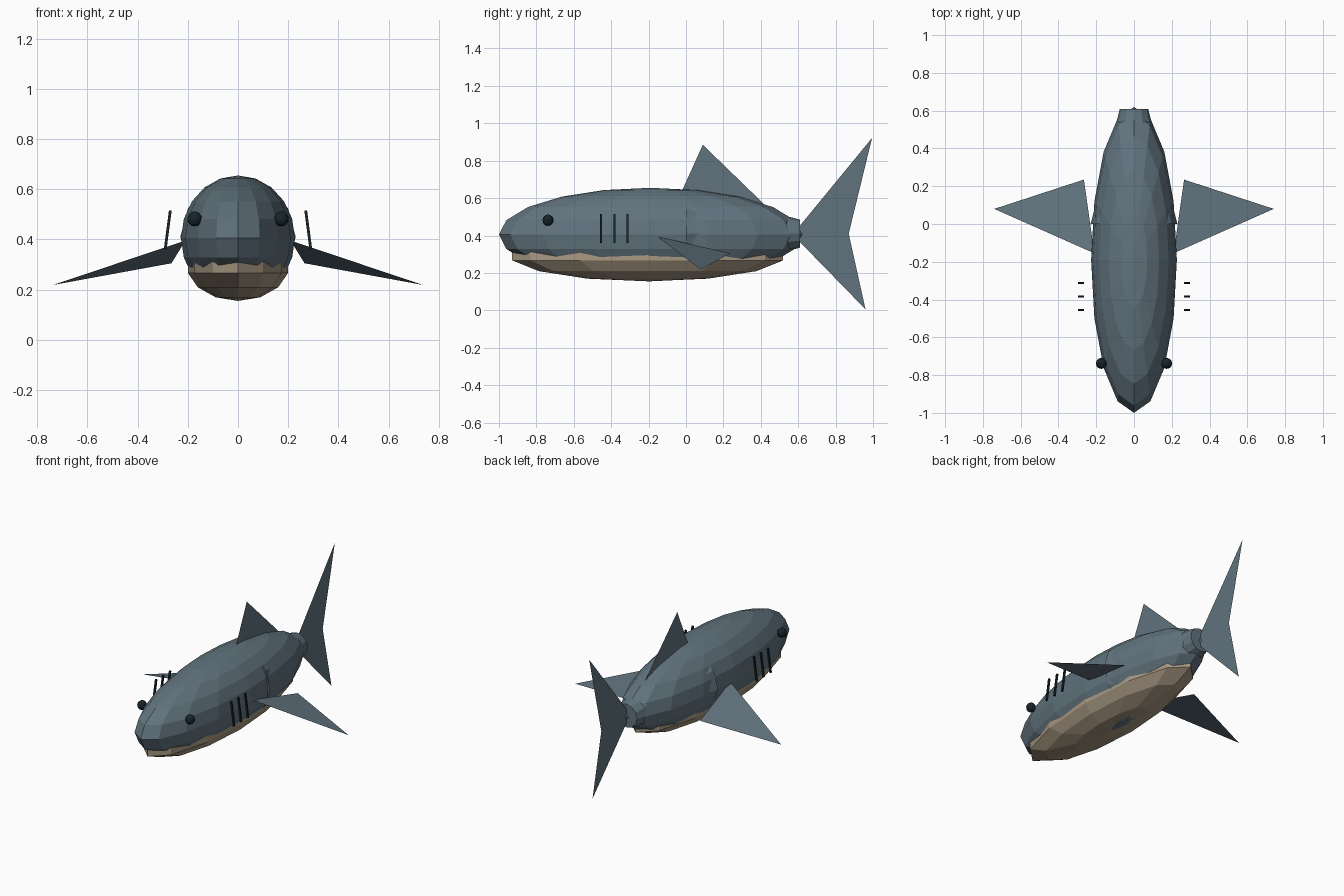
import bpy, math

if "Cube" in bpy.data.objects:
    bpy.data.objects.remove(bpy.data.objects["Cube"])


def material(name, rgb):
    m = bpy.data.materials.new(name)
    m.diffuse_color = (*rgb, 1)
    m.use_nodes = True
    m.node_tree.nodes["Principled BSDF"].inputs["Base Color"].default_value = m.diffuse_color
    return m


SLATE = material("slate_grey", (0.120, 0.172, 0.208))
SAND = material("sand", (0.39, 0.315, 0.222))
DARK = material("near_black", (0.008, 0.018, 0.023))


def finish(name, mat):
    ob = bpy.context.object
    ob.name = name
    ob.data.materials.append(mat)
    return ob


def ellipsoid(name, mat, center, radii, segments, rings):
    bpy.ops.mesh.primitive_uv_sphere_add(segments=segments, ring_count=rings,
                                         radius=1, location=center)
    ob = finish(name, mat)
    ob.scale = radii
    return ob


def flat_fin(name, points, faces):
    me = bpy.data.meshes.new(name)
    me.from_pydata(points, [], faces)
    ob = bpy.data.objects.new(name, me)
    bpy.context.collection.objects.link(ob)
    me.materials.append(SLATE)
    return ob


# Body and the belly that shows through its underside
ellipsoid("body", SLATE, (0, -0.19, 0.405), (0.227, 0.81, 0.25), 16, 10)
ellipsoid("belly", SAND, (0, -0.205, 0.299), (0.205, 0.743, 0.144), 12, 7)

# Tapering tail stem, its wide end inside the body
bpy.ops.mesh.primitive_cone_add(vertices=12, radius1=0.23, radius2=0.075, depth=0.61,
                                location=(0, 0.305, 0.41),
                                rotation=(-math.pi / 2, 0, 0))
finish("tail_stem", SLATE)

# Upright fins
flat_fin("dorsal_fin", [(0, -0.03, 0.62), (0, 0.09, 0.885), (0, 0.42, 0.565)],
         [(0, 2, 1)])
flat_fin("tail_fin", [(0, 0.57, 0.405), (0, 0.87, 0.41), (0, 0.995, 0.922),
                      (0, 0.96, 0.005)], [(0, 1, 2), (0, 3, 1)])

# Paired parts
for side, s in (("right", 1), ("left", -1)):
    flat_fin(f"{side}_side_fin",
             [(s * 0.21, -0.155, 0.395), (s * 0.74, 0.08, 0.218),
              (s * 0.265, 0.235, 0.305)],
             [(0, 1, 2) if s > 0 else (0, 2, 1)])
    ellipsoid(f"{side}_eye", DARK, (s * 0.173, -0.738, 0.482),
              (0.029, 0.029, 0.03), 12, 8)
    for i, y in enumerate((-0.455, -0.383, -0.312)):
        bpy.ops.mesh.primitive_cube_add(size=1, location=(s * 0.28, y, 0.438),
                                        rotation=(0, -s * 0.13, 0))
        finish(f"{side}_gill_{i + 1}", DARK).scale = (0.011, 0.011, 0.156)
